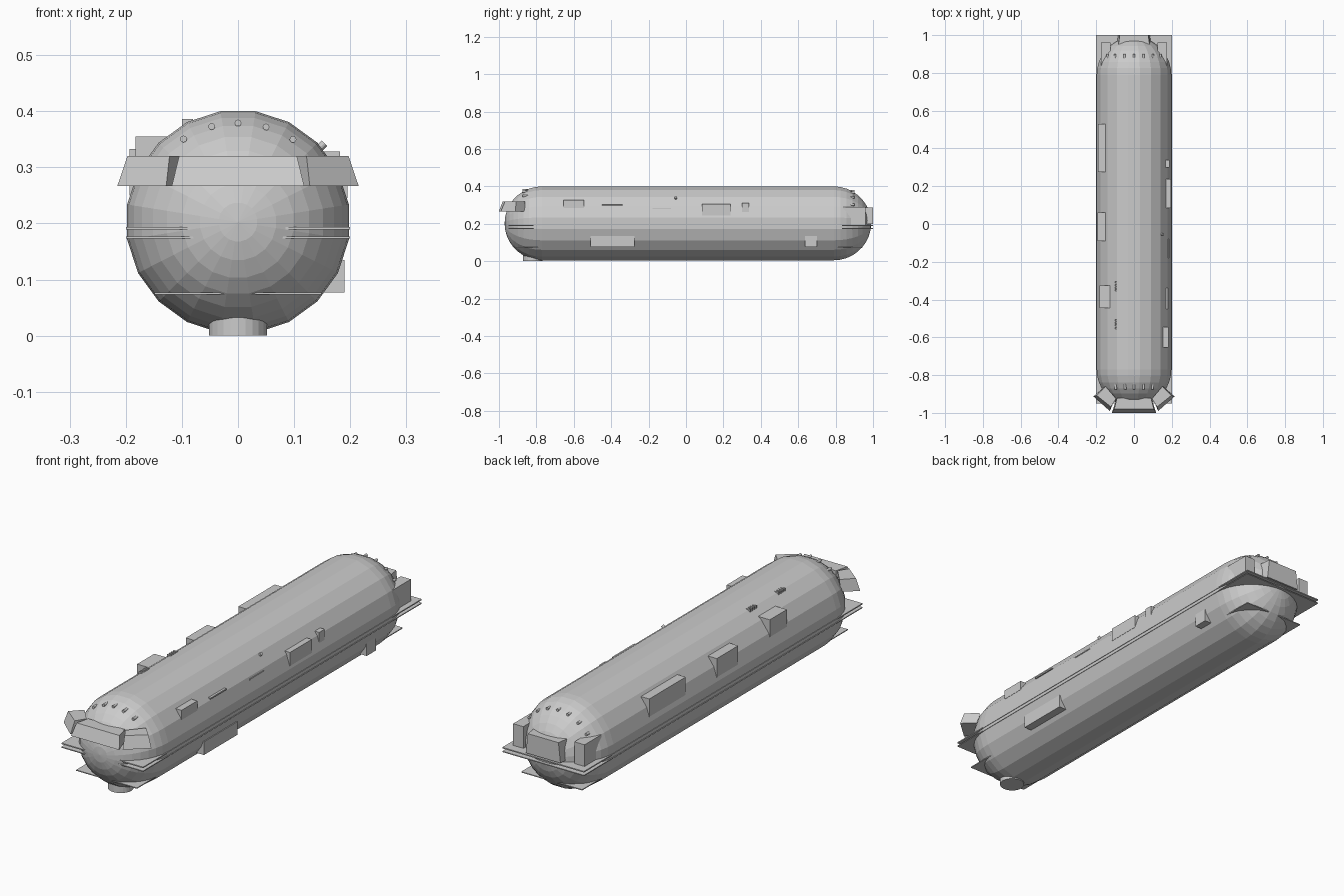
import bpy, bmesh
from math import sin, cos, pi, radians, sqrt
from mathutils import Matrix, Vector

if "Cube" in bpy.data.objects:
    bpy.data.objects.remove(bpy.data.objects["Cube"])

R, ZC, Y0, Y1 = 0.2, 0.2025, -0.77, 0.79
N, RINGS = 20, 9


def finish(name, bm):
    bmesh.ops.recalc_face_normals(bm, faces=bm.faces)
    me = bpy.data.meshes.new(name)
    bm.to_mesh(me)
    bm.free()
    ob = bpy.data.objects.new(name, me)
    bpy.context.collection.objects.link(ob)
    return ob


def box(name, x, y, z):
    bm = bmesh.new()
    bmesh.ops.create_cube(bm, size=1)
    for v in bm.verts:
        v.co = [(a + b) / 2 + c * (b - a) for (a, b), c in zip((x, y, z), v.co)]
    return finish(name, bm)


def rod(name, loc, r, length, rot=Matrix(), seg=12):
    bm = bmesh.new()
    bmesh.ops.create_cone(bm, cap_ends=True, segments=seg, radius1=r, radius2=r,
                          depth=length, matrix=Matrix.Translation(loc) @ rot)
    return finish(name, bm)


def prism(name, top, bottom, z0, z1):
    # solid between a lower and an upper outline
    bm = bmesh.new()
    a = [bm.verts.new((x, y, z0)) for x, y in bottom]
    b = [bm.verts.new((x, y, z1)) for x, y in top]
    bm.faces.new(a)
    bm.faces.new(b)
    n = len(a)
    for i in range(n):
        bm.faces.new((a[i], a[(i + 1) % n], b[(i + 1) % n], b[i]))
    return finish(name, bm)


# Capsule hull: rings along y closed by pole points
bm = bmesh.new()
angles = [i * pi / 2 / RINGS for i in range(1, RINGS + 1)]
stations = [(Y0 - R * cos(a), R * sin(a)) for a in angles]
stations += [(Y1 + R * cos(a), R * sin(a)) for a in reversed(angles)]
rings = [[bm.verts.new((r * cos((i + .5) * 2 * pi / N), y, ZC + r * sin((i + .5) * 2 * pi / N)))
          for i in range(N)] for y, r in stations]
for a, b in zip(rings, rings[1:]):
    for i in range(N):
        bm.faces.new((a[i], a[(i + 1) % N], b[(i + 1) % N], b[i]))
for ring, y in ((rings[0], Y0 - R), (rings[-1], Y1 + R)):
    pole = bm.verts.new((0, y, ZC))
    for i in range(N):
        bm.faces.new((ring[i], ring[(i + 1) % N], pole))
finish("hull", bm)

# Flat deck plates that run through the hull
box("deck_plate_upper", (-.2, .2), (-.95, 1.0), (.189, .194))
box("deck_plate_middle", (-.2, .2), (-.95, 1.0), (.173, .177))
box("deck_plate_lower", (-.149, .149), (-.92, .94), (.073, .077))

# Round foot under the bow
rod("bow_foot", (0, -.82, .018), .052, .036, seg=24)

# Three-part bow visor, flaring outward at the bottom
prism("visor_center", [(-.105, -.98), (.105, -.98), (.09, -.92), (-.09, -.92)],
      [(-.118, -1.0), (.118, -1.0), (.09, -.92), (-.09, -.92)], .267, .32)
for s, side in ((1, "right"), (-1, "left")):
    prism("visor_" + side,
          [(s * .122, -.968), (s * .197, -.908), (s * .15, -.86), (s * .095, -.925)],
          [(s * .128, -.99), (s * .215, -.913), (s * .155, -.86), (s * .1, -.925)], .267, .32)

# Stern housings
prism("stern_center_housing", [(-.075, 1.0), (.075, 1.0), (.085, .93), (-.085, .93)],
      [(-.085, 1.0), (.085, 1.0), (.09, .93), (-.09, .93)], .2, .288)
for s, side in ((1, "right"), (-1, "left")):
    box("stern_housing_" + side, sorted((s * .125, s * .175)), (.84, .96), (.194, .29))

# Small lamps over both domes
lamp_rot = Matrix.Rotation(radians(90), 4, 'X')
for end, y, yc, length, xs in (("bow", -.86, Y0, .03, (-.097, -.047, 0, .05, .098)),
                               ("stern", .89, Y1, .02, (-.14, -.1, -.05, 0, .05, .1, .14))):
    for i, x in enumerate(xs):
        z = ZC + sqrt(R * R - (y - yc) ** 2 - x * x)
        rod(f"{end}_lamp_{i}", (x, y, z - .002), .006, length, lamp_rot)

# Equipment boxes on the hull sides
boxes = {
    "right_front_box": ((.15, .182), (-.655, -.545), (.285, .328)),
    "right_upper_strip": ((.165, .181), (-.45, -.34), (.298, .304)),
    "right_lower_strip": ((.165, .184), (-.18, -.08), (.28, .285)),
    "right_middle_box": ((.165, .195), (.085, .238), (.245, .305)),
    "right_small_box": ((.165, .188), (.3, .338), (.26, .31)),
    "right_belly_box": ((.14, .19), (-.51, -.275), (.077, .135)),
    "right_belly_block": ((.14, .186), (.635, .7), (.077, .16)),
    "left_long_box": ((-.191, -.15), (.275, .53), (.25, .333)),
    "left_middle_box": ((-.193, -.15), (-.09, .06), (.25, .333)),
    "left_front_box": ((-.183, -.125), (-.445, -.325), (.265, .355)),
}
for name, dims in boxes.items():
    box(name, *dims)

# Small port on the right and vent bars on the left shoulder
rod("right_port", (.147, -.055, .336), .007, .02, Matrix.Rotation(radians(45), 4, 'Y'))
for g, y in enumerate((-.33, -.53)):
    for i in range(4):
        yy = y + (i - 1.5) * .014
        box(f"vent_{g}_{i}", (-.1, -.08), (yy - .004, yy + .004), (.37, .386))
